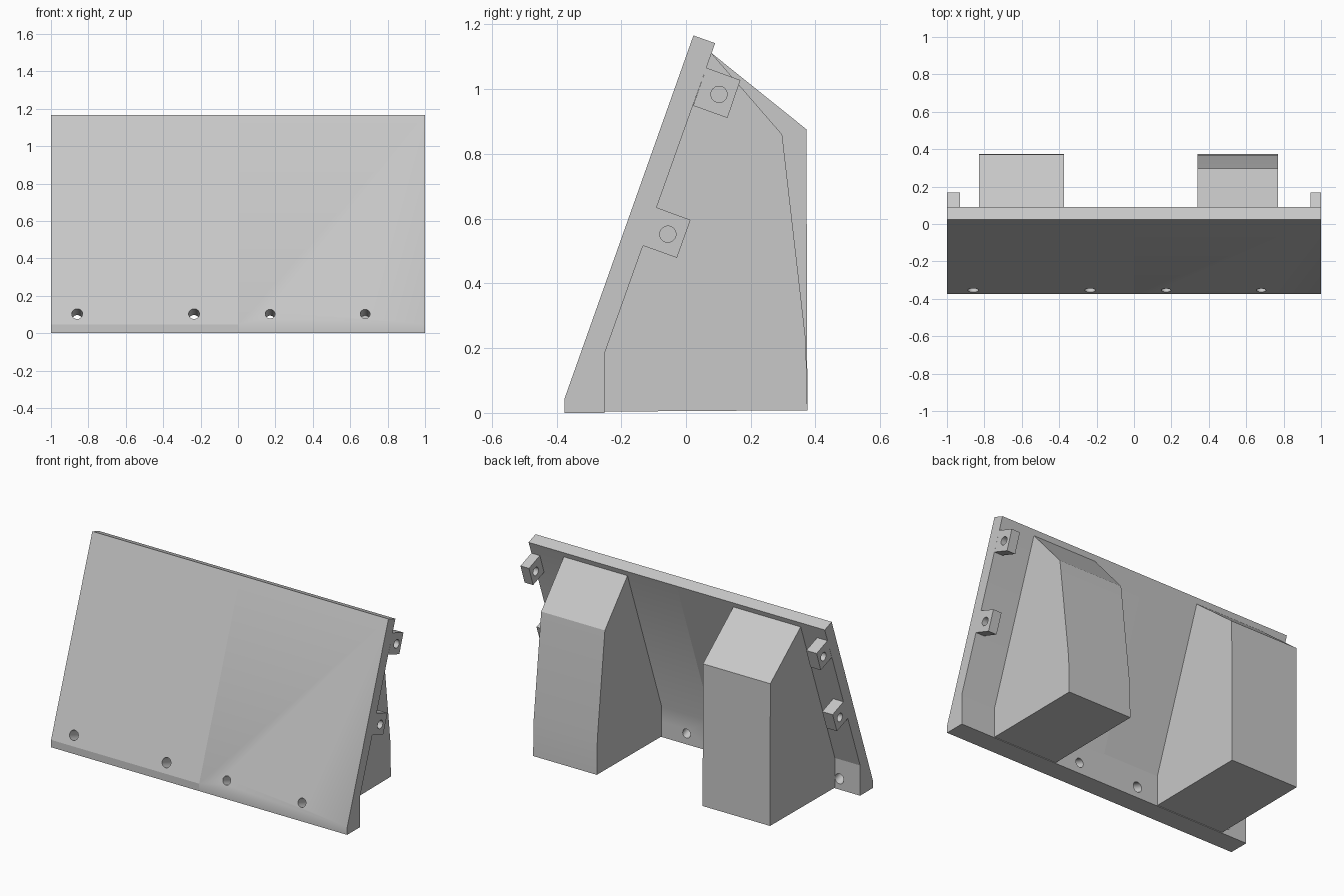
import bpy, bmesh, math
from mathutils import Vector

cube = bpy.data.objects.get("Cube")
if cube:
    bpy.data.objects.remove(cube, do_unlink=True)

grey = bpy.data.materials.new("light_grey")
grey.use_nodes = True
COLOUR = (0.58, 0.58, 0.58, 1)
grey.diffuse_color = COLOUR
grey.node_tree.nodes["Principled BSDF"].inputs["Base Color"].default_value = COLOUR


def prism(name, profile, x0, x1):
    """Extrude a (y, z) outline from x0 to x1."""
    bm = bmesh.new()
    face = bm.faces.new([bm.verts.new((x0, y, z)) for y, z in profile])
    new = bmesh.ops.extrude_face_region(bm, geom=[face])["geom"]
    verts = [v for v in new if isinstance(v, bmesh.types.BMVert)]
    bmesh.ops.translate(bm, verts=verts, vec=(x1 - x0, 0, 0))
    bmesh.ops.recalc_face_normals(bm, faces=bm.faces)
    mesh = bpy.data.meshes.new(name)
    bm.to_mesh(mesh)
    bm.free()
    mesh.materials.append(grey)
    obj = bpy.data.objects.new(name, mesh)
    bpy.context.collection.objects.link(obj)
    return obj


def select(obj):
    bpy.ops.object.select_all(action="DESELECT")
    obj.select_set(True)
    bpy.context.view_layer.objects.active = obj


def drill(obj, centre, axis, radius, depth):
    """Cut a round hole through the object."""
    bpy.ops.mesh.primitive_cylinder_add(vertices=32, radius=radius, depth=depth, location=centre)
    cutter = bpy.context.object
    cutter.rotation_euler = Vector(axis).to_track_quat("Z", "Y").to_euler()
    cutter.hide_render = True
    cutter.data.materials.append(grey)
    bpy.context.view_layer.update()
    select(obj)
    mod = obj.modifiers.new("hole", "BOOLEAN")
    mod.operation = "DIFFERENCE"
    mod.solver = "EXACT"
    mod.object = cutter
    bpy.ops.object.modifier_apply(modifier=mod.name)
    bpy.data.objects.remove(cutter, do_unlink=True)


def smooth(obj, angle):
    select(obj)
    bpy.ops.object.shade_smooth_by_angle(angle=math.radians(angle))


# Leaning panel in two halves, with screw holes square to its face
PANEL = [(-0.375, 0), (-0.375, 0.045), (0.023, 1.166), (0.09, 1.142),
         (-0.251, 0.185), (-0.251, 0)]
NORMAL = (0, -0.942, 0.335)
for name, x0, x1, holes, radius, angle in (
        ("right_panel", -1, 0, (-0.86, -0.235), 0.029, 15),
        ("left_panel", 0, 1, (0.172, 0.68), 0.026, 30)):
    panel = prism(name, PANEL, x0, x1)
    for x in holes:
        drill(panel, (x, -0.355, 0.103), NORMAL, radius, 0.4)
    smooth(panel, angle)

# Solid supports behind the panel
INNER = [(-0.253, 0.004), (-0.253, 0.185), (0.078, 1.112)]
right_support = prism("right_support", INNER + [(0.372, 0.876), (0.375, 0.009)], -0.83, -0.375)
left_support = prism("left_support", INNER + [(0.297, 0.86), (0.37, 0.225), (0.375, 0.008)],
                     0.34, 0.77)
smooth(left_support, 20)

# Drilled lugs on both ends of the panel
LUGS = {"upper": ([(0.063, 1.066), (0.168, 1.028), (0.128, 0.911), (0.022, 0.949)], (0.102, 0.984)),
        "lower": ([(-0.092, 0.635), (0.014, 0.596), (-0.028, 0.479), (-0.134, 0.517)], (-0.056, 0.552))}
for level, (outline, (y, z)) in LUGS.items():
    for side, x0, x1 in (("right", -1, -0.93), ("left", 0.943, 1)):
        lug = prism(f"{side}_{level}_lug", outline, x0, x1)
        drill(lug, ((x0 + x1) / 2, y, z), (1, 0, 0), 0.025, 0.3)
        smooth(lug, 30)
